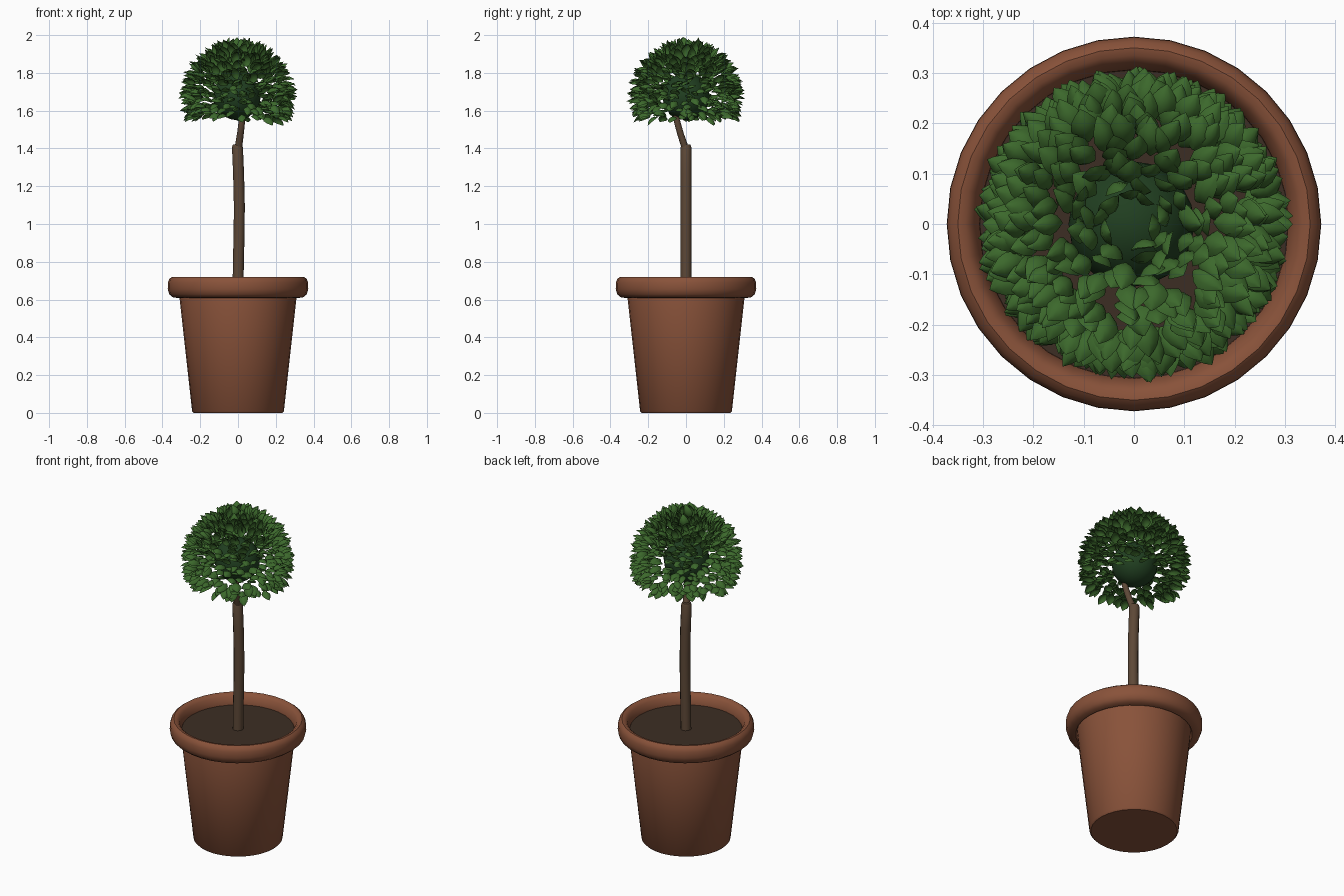
import bpy, bmesh, math, random
from mathutils import Vector, Matrix

if "Cube" in bpy.data.objects:
    bpy.data.objects.remove(bpy.data.objects["Cube"])

random.seed(4)


def material(name, rgb):
    m = bpy.data.materials.new(name)
    m.diffuse_color = (*rgb, 1)
    m.use_nodes = True
    m.node_tree.nodes["Principled BSDF"].inputs["Base Color"].default_value = m.diffuse_color
    return m


TERRACOTTA = material("terracotta", (0.25, 0.085, 0.042))
SOIL = material("soil", (0.045, 0.027, 0.017))
BARK = material("bark", (0.11, 0.065, 0.038))
LEAF = material("leaf", (0.045, 0.14, 0.025))
CORE = material("core", (0.015, 0.05, 0.015))


def finish(name, bm, mat, angle=40):
    me = bpy.data.meshes.new(name)
    bm.to_mesh(me)
    bm.free()
    me.materials.append(mat)
    ob = bpy.data.objects.new(name, me)
    bpy.context.collection.objects.link(ob)
    bpy.ops.object.select_all(action='DESELECT')
    ob.select_set(True)
    bpy.context.view_layer.objects.active = ob
    bpy.ops.object.shade_smooth_by_angle(angle=math.radians(angle))
    return ob


def skin_rings(bm, rings, close=False):
    pairs = list(zip(rings, rings[1:]))
    if close:
        pairs.append((rings[-1], rings[0]))
    for a, b in pairs:
        for i in range(len(a)):
            j = (i + 1) % len(a)
            bm.faces.new((a[i], a[j], b[j], b[i]))


def lathe(name, profile, mat, sides=32, close=False):
    bm = bmesh.new()
    rings = [[bm.verts.new((r * math.cos(math.tau * i / sides),
                            r * math.sin(math.tau * i / sides), z))
              for i in range(sides)] for r, z in profile]
    skin_rings(bm, rings, close)
    if not close:
        bm.faces.new(rings[0][::-1])
        bm.faces.new(rings[-1])
    bmesh.ops.recalc_face_normals(bm, faces=bm.faces)
    return finish(name, bm, mat)


def tube(name, path, mat, sides=12):
    # path points are (x, y, z, radius)
    bm = bmesh.new()
    rings = []
    for x, y, z, r in path:
        rings.append([bm.verts.new((x + r * math.cos(math.tau * i / sides),
                                    y + r * math.sin(math.tau * i / sides), z))
                      for i in range(sides)])
    skin_rings(bm, rings)
    bm.faces.new(rings[0][::-1])
    bm.faces.new(rings[-1])
    return finish(name, bm, mat)


# Pot body, rolled rim and soil
lathe("pot_body", [(0.235, 0), (0.243, 0.008), (0.312, 0.63), (0.305, 0.655)], TERRACOTTA)
lathe("pot_rim", [(0.318, 0.608), (0.345, 0.612), (0.364, 0.628), (0.372, 0.655),
                  (0.371, 0.69), (0.363, 0.71), (0.35, 0.72), (0.335, 0.718),
                  (0.32, 0.705), (0.307, 0.67), (0.304, 0.635)], TERRACOTTA, close=True)
lathe("soil", [(0.308, 0.64), (0.308, 0.66)], SOIL)

# Slightly bowed trunk and the thinner branch into the crown
tube("trunk", [(0, 0, 0.64, 0.029), (0.002, 0, 0.8, 0.029), (0.006, 0, 0.95, 0.029),
               (0.007, 0, 1.1, 0.029), (0.003, 0, 1.27, 0.029), (-0.003, 0, 1.405, 0.029),
               (-0.003, 0, 1.42, 0.024)], BARK)
tube("crown_branch", [(0, 0, 1.39, 0.02), (0.013, -0.03, 1.48, 0.018),
                      (0.022, -0.052, 1.56, 0.017), (0.015, -0.03, 1.64, 0.014)], BARK)

# Dark ball inside the crown
bm = bmesh.new()
bmesh.ops.create_icosphere(bm, subdivisions=3, radius=0.125,
                           matrix=Matrix.Translation((-0.005, 0, 1.675)))
finish("crown_core", bm, CORE, 60)

# Crown of cupped, pointed leaves radiating from a sphere with an open underside
CENTRE = Vector((0, 0, 1.675))
OUTLINE = [(0, 0.12), (0.18, 0.7), (0.42, 1.0), (0.68, 0.8), (0.87, 0.4), (1, 0.02)]


def add_leaf(bm, base, along, side, length, width):
    up = along.cross(side).normalized()
    if up.z < 0:
        up = -up
    rows = []
    for t, w in OUTLINE:
        row = []
        for s in (-1, -0.55, 0, 0.55, 1):
            lift = -0.3 * width * w * s * s + 0.22 * length * math.sin(math.pi * t)
            row.append(bm.verts.new(base + along * (t * length)
                                    + side * (s * w * width / 2) + up * lift))
        rows.append(row)
    for a, b in zip(rows, rows[1:]):
        for i in range(4):
            bm.faces.new((a[i], a[i + 1], b[i + 1], b[i]))


bm = bmesh.new()
COUNT, LOW = 520, -0.46
for k in range(COUNT):
    z = 0.985 + (LOW - 0.985) * (k + 0.5) / COUNT
    a = k * math.pi * (3 - math.sqrt(5)) + random.uniform(-0.12, 0.12)
    r = math.sqrt(1 - z * z)
    n = Vector((r * math.cos(a), r * math.sin(a), z))
    jitter = Vector([random.uniform(-0.4, 0.4) for _ in range(3)])
    along = (n + jitter).normalized()
    side = Vector((-math.sin(a), math.cos(a), random.uniform(-0.5, 0.5)))
    side = (side - along * side.dot(along)).normalized()
    length = random.uniform(0.07, 0.09)
    base = CENTRE + n * (random.uniform(0.305, 0.322) - length)
    add_leaf(bm, base, along, side, length, random.uniform(0.045, 0.06))
finish("crown_leaves", bm, LEAF, 60)
